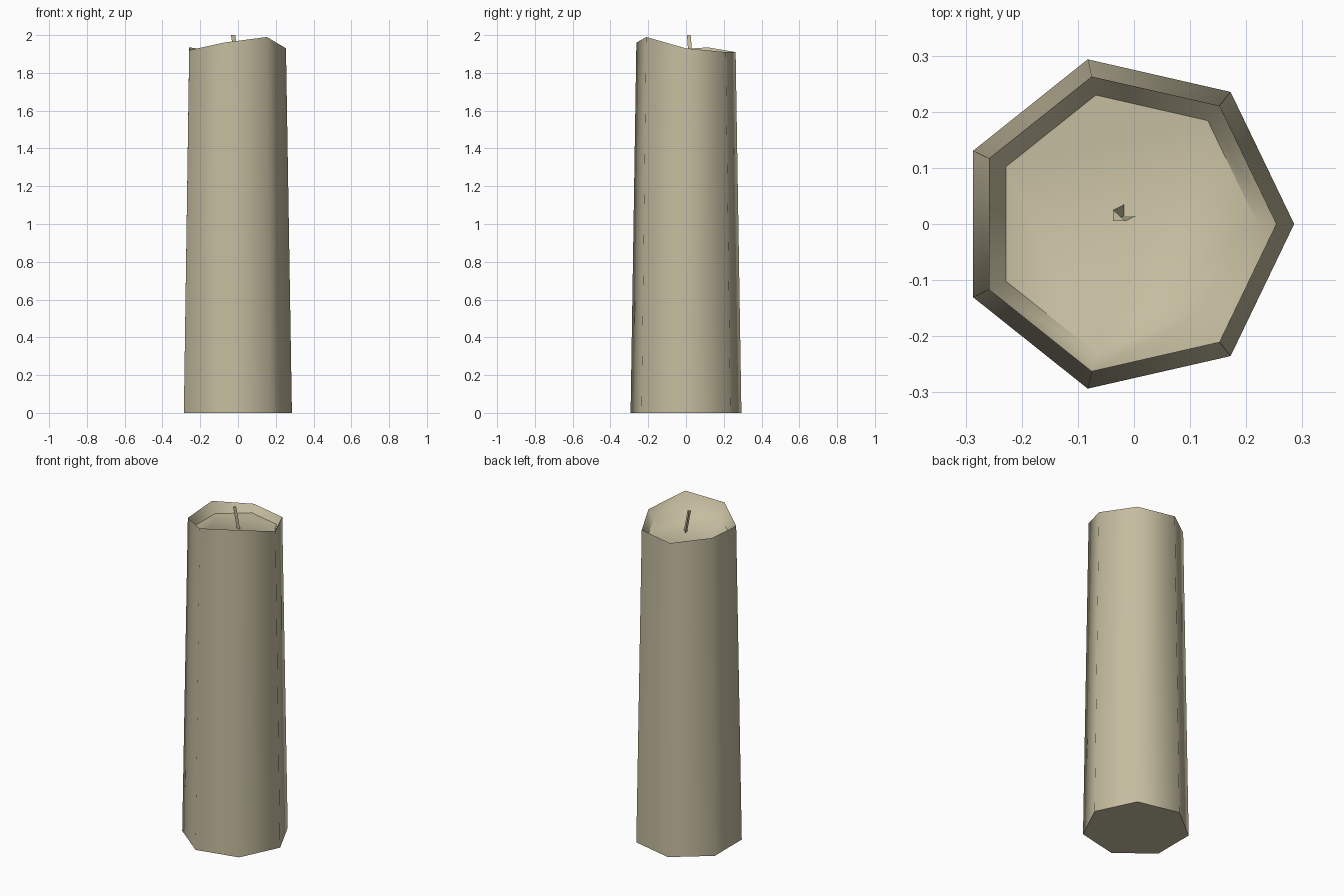
import bpy, bmesh, math

if "Cube" in bpy.data.objects:
    bpy.data.objects.remove(bpy.data.objects["Cube"])

wax = bpy.data.materials.new("cream_wax")
wax.diffuse_color = (0.56, 0.51, 0.35, 1)
wax.use_nodes = True
wax.node_tree.nodes["Principled BSDF"].inputs["Base Color"].default_value = wax.diffuse_color


def make(name, bm):
    mesh = bpy.data.meshes.new(name)
    bm.to_mesh(mesh)
    bm.free()
    mesh.materials.append(wax)
    obj = bpy.data.objects.new(name, mesh)
    bpy.context.collection.objects.link(obj)
    return obj


def ring(bm, radius, heights):
    """Seven-sided ring, shifted so the model is centred on x = 0."""
    step = math.tau / 7
    return [bm.verts.new((radius * math.cos(i * step) - 0.0155,
                          radius * math.sin(i * step), z))
            for i, z in enumerate(heights)]


def bridge(bm, a, b):
    n = len(a)
    for i in range(n):
        j = (i + 1) % n
        bm.faces.new((a[i], a[j], b[j], b[i]))


# candle body: tapered sides, uneven melted rim, sunken pool
bm = bmesh.new()
base = ring(bm, 0.301, [0] * 7)
rim = ring(bm, 0.2695, [1.93, 1.91, 1.91, 1.935, 1.92, 1.96, 1.99])
pool = ring(bm, 0.2357, [1.87] * 7)
pool[6].co = (0.131, -0.152, 1.91)   # wax bulge beside the tall rim corner
bm.faces.new(base[::-1])
bridge(bm, base, rim)
bridge(bm, rim, pool)
bm.faces.new(pool[:6])
bm.faces.new((pool[5], pool[6], pool[0]))
candle = make("candle_body", bm)
bpy.context.view_layer.objects.active = candle
candle.select_set(True)
bpy.ops.object.shade_smooth_by_angle(angle=math.radians(52))

# wick: leaning three-cornered strip, open on the slanted side
bm = bmesh.new()
corners = [(-0.037, 0.025), (-0.037, 0.005), (-0.015, 0.005)]
top = [bm.verts.new((x, y, 2.0)) for x, y in corners]
low = [bm.verts.new((x + 0.02, y + 0.01, 1.865)) for x, y in corners]
bm.faces.new(top)
for i in range(2):
    bm.faces.new((low[i], low[i + 1], top[i + 1], top[i]))
make("wick", bm)
